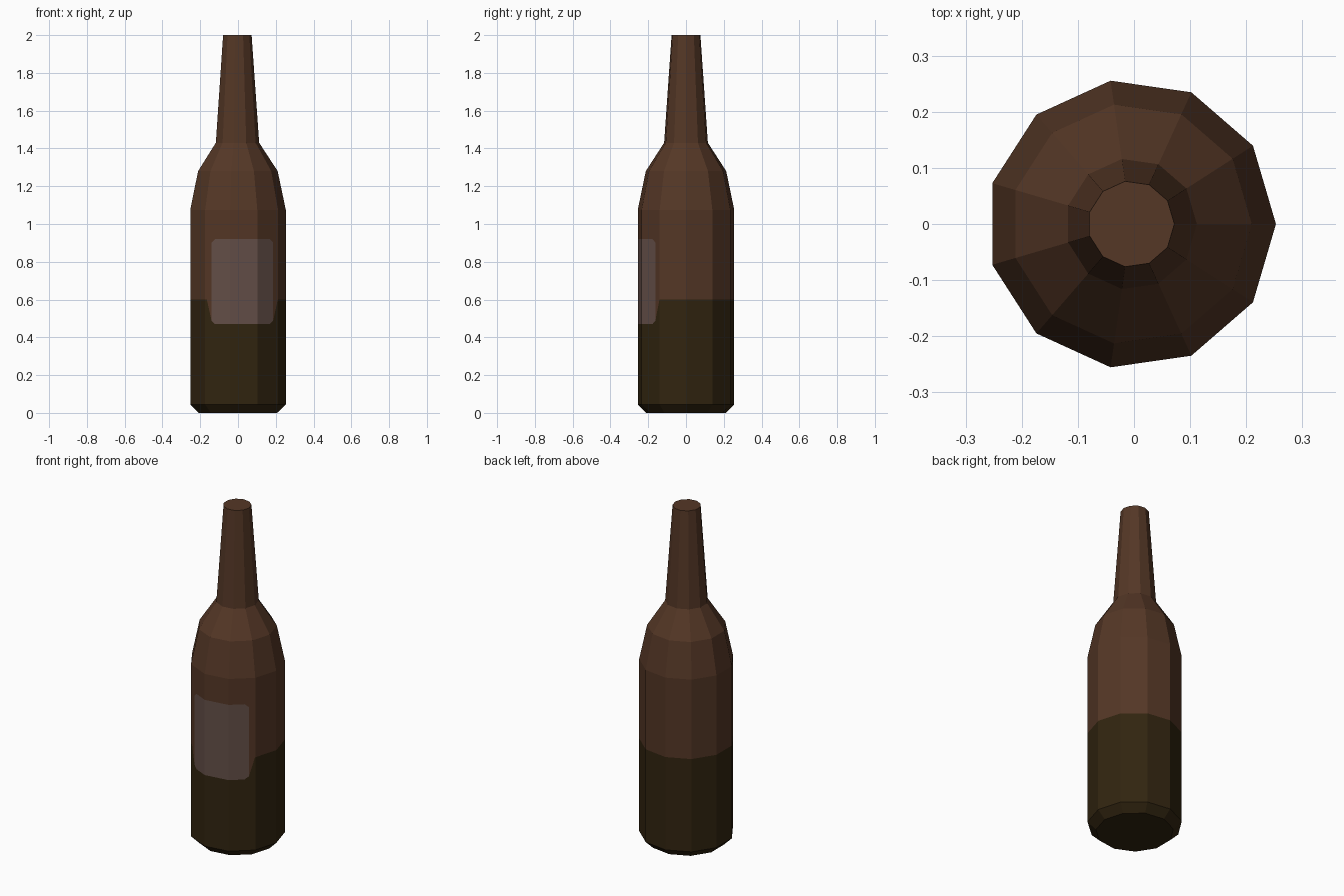
import bpy, bmesh, math
from mathutils import Vector

if "Cube" in bpy.data.objects:
    bpy.data.objects.remove(bpy.data.objects["Cube"])


def material(name, rgb):
    mat = bpy.data.materials.new(name)
    mat.use_nodes = True
    mat.diffuse_color = (*rgb, 1)
    mat.node_tree.nodes["Principled BSDF"].inputs["Base Color"].default_value = (*rgb, 1)
    return mat


SIDES = 11
CENTRE_X = -0.005
PROFILE = [(0.212, 0), (0.258, 0.045), (0.258, 1.075), (0.215, 1.28),
           (0.117, 1.43), (0.077, 2.0)]
LIQUID = 0.6
# Label centre, half sizes and corner cut
LX, LZ, HW, HH, CORNER = 0.023, 0.695, 0.163, 0.225, 0.018
SLOPE, FOOT = 4.5, LZ - HH + CORNER

# Eleven-sided bottle, lofted through its profile and capped at both ends
bm = bmesh.new()
rings = []
for r, z in PROFILE:
    angles = [2 * math.pi * i / SIDES for i in range(SIDES)]
    rings.append([bm.verts.new((CENTRE_X + r * math.cos(a), r * math.sin(a), z))
                  for a in angles])
for low, high in zip(rings, rings[1:]):
    for i in range(SIDES):
        j = (i + 1) % SIDES
        bm.faces.new((low[i], low[j], high[j], high[i]))
bm.faces.new(rings[0][::-1])
bm.faces.new(rings[-1])


def cut(point, normal, front_only):
    faces = [f for f in bm.faces if not front_only
             or (f.calc_center_median().y < -0.1
                 and LZ - HH < f.calc_center_median().z < LZ + HH)]
    geom = set(faces)
    for f in faces:
        geom.update(f.verts)
        geom.update(f.edges)
    bmesh.ops.bisect_plane(bm, geom=list(geom), dist=1e-5,
                           plane_co=Vector(point), plane_no=Vector(normal).normalized())


# Liquid line and label outline cut into the wall
for z in (LZ - HH, LIQUID, LZ + HH):
    cut((0, 0, z), (0, 0, 1), False)
for sx in (-1, 1):
    edge = LX + sx * HW
    cut((edge, 0, LZ), (1, 0, 0), True)
    cut((edge, 0, FOOT), (-SLOPE * sx, 0, 1), True)
    for sz in (-1, 1):
        cut((edge - sx * CORNER, 0, LZ + sz * HH), (sx, 0, sz), True)

# Glass, liquid and label colours by position
for f in bm.faces:
    c = f.calc_center_median()
    dx, dz = abs(c.x - LX) - HW, abs(c.z - LZ) - HH
    front = c.y < -0.1
    if front and dx < 0 and dz < 0 and dx + dz < -CORNER:
        f.material_index = 2
    elif c.z < LIQUID and not (front and dx > 0 and c.z > FOOT + SLOPE * dx):
        f.material_index = 1
    f.smooth = False
bmesh.ops.recalc_face_normals(bm, faces=bm.faces)

mesh = bpy.data.meshes.new("bottle")
bm.to_mesh(mesh)
bm.free()
mesh.materials.append(material("brown glass", (0.089, 0.038, 0.019)))
mesh.materials.append(material("dark liquid", (0.031, 0.018, 0.005)))
mesh.materials.append(material("dusty label", (0.127, 0.078, 0.065)))
bottle = bpy.data.objects.new("bottle", mesh)
bpy.context.scene.collection.objects.link(bottle)
